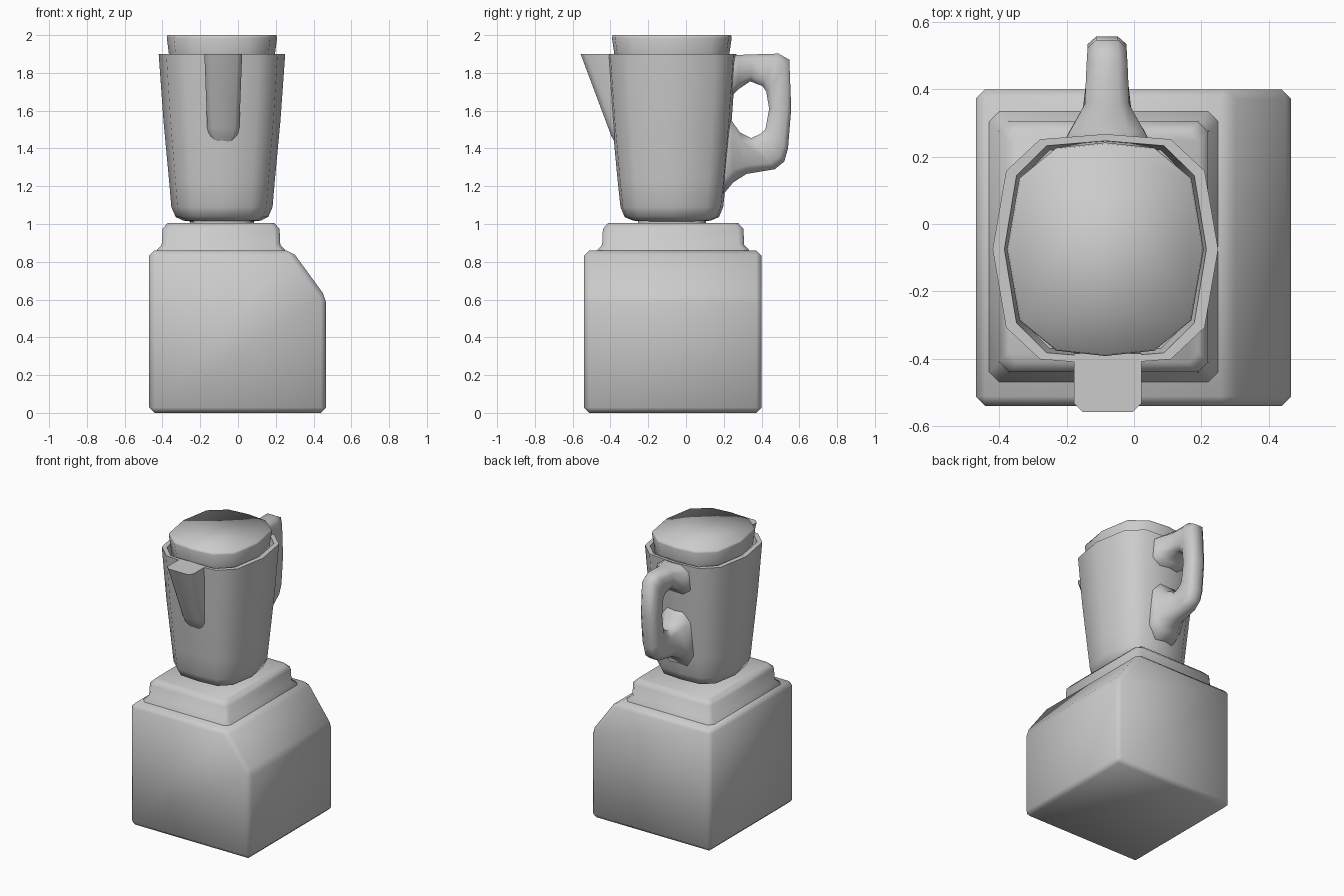
import bpy, bmesh, math

if "Cube" in bpy.data.objects:
    bpy.data.objects.remove(bpy.data.objects["Cube"])

CX, CY = -0.085, -0.075   # jar axis


def loft(name, rings, angle=None):
    """Skin a list of equal-length point rings and cap both ends."""
    bm = bmesh.new()
    rows = [[bm.verts.new(p) for p in r] for r in rings]
    n = len(rows[0])
    for a, b in zip(rows, rows[1:]):
        for i in range(n):
            j = (i + 1) % n
            bm.faces.new((a[i], a[j], b[j], b[i]))
    bm.faces.new(rows[0][::-1])
    bm.faces.new(rows[-1])
    bmesh.ops.recalc_face_normals(bm, faces=bm.faces)
    me = bpy.data.meshes.new(name)
    bm.to_mesh(me)
    bm.free()
    ob = bpy.data.objects.new(name, me)
    bpy.context.collection.objects.link(ob)
    bpy.ops.object.select_all(action='DESELECT')
    bpy.context.view_layer.objects.active = ob
    ob.select_set(True)
    if angle:
        bpy.ops.object.shade_smooth_by_angle(angle=math.radians(angle))
    else:
        bpy.ops.object.shade_smooth()
    return ob


def squircle(hx, hy, z, a=(0.88, 0.68), b=(0.58, 0.955)):
    """Twelve-sided rounded square around the jar axis."""
    q = [(1, 0), a, b]
    pts = q + [(0, 1)] + [(-x, y) for x, y in reversed(q)]
    pts += [(x, -y) for x, y in reversed(pts[1:-1])]
    return [(CX + x * hx, CY + y * hy, z) for x, y in pts]


def chamfer_rect(cx, cy, hx, hy, z, c):
    q = [(hx, -hy + c), (hx, hy - c), (hx - c, hy), (-hx + c, hy),
         (-hx, hy - c), (-hx, -hy + c), (-hx + c, -hy), (hx - c, -hy)]
    return [(cx + x, cy + y, z) for x, y in q]


# Motor base with sloped control side
side = [(-0.47, 0), (0.467, 0), (0.467, 0.61), (0.285, 0.86), (-0.47, 0.86)]
base = loft("motor_base", [[(x, y, z) for x, z in side] for y in (-0.54, 0.40)])
bev = base.modifiers.new("bevel", 'BEVEL')
bev.width = 0.028
bev.segments = 1

# Stepped collar and drive coupling
loft("collar", [chamfer_rect(-0.09, -0.068, 0.31 + d, 0.372 + d, z, 0.03)
                for d, z in [(0.03, 0.84), (0.03, 0.862), (0.004, 0.89),
                             (0, 0.975), (-0.028, 1.005)]], 50)
loft("coupling", [squircle(0.17, 0.18, z) for z in (0.99, 1.03)], 40)

# Jar with open rim
loft("jar", [squircle(*r) for r in [
    (0.15, 0.15, 1.012), (0.205, 0.205, 1.018), (0.245, 0.25, 1.037),
    (0.268, 0.272, 1.09), (0.28, 0.287, 1.23), (0.31, 0.317, 1.55),
    (0.335, 0.342, 1.9), (0.30, 0.322, 1.9), (0.285, 0.308, 1.8)]], 50)

# Lid
lid_shape = ((0.875, 0.665), (0.5, 0.95))
loft("lid", [squircle(hx, hy, z, *lid_shape) for hx, hy, z in [
    (0.27, 0.295, 1.79), (0.282, 0.306, 1.91),
    (0.292, 0.317, 1.985), (0.288, 0.313, 2.0)]])

# Pouring spout
spout = []
for z, front, back, hw in [(1.43, -0.375, -0.35, 0.05), (1.465, -0.395, -0.35, 0.075),
                           (1.51, -0.412, -0.35, 0.085), (1.9, -0.558, -0.385, 0.1)]:
    c = min(0.025, (back - front) / 2)
    h = [(hw, back), (hw, front + c), (hw - 0.025, front)]
    spout.append([(-0.078 + x, y, z) for x, y in h]
                 + [(-0.078 - x, y, z) for x, y in reversed(h)])
loft("spout", spout, 50)

# Handle: outer (y, z), inner (y, z), half width
sections = [
    (0.18, 1.89, 0.18, 1.62, 0.16), (0.275, 1.895, 0.28, 1.715, 0.11),
    (0.36, 1.898, 0.34, 1.755, 0.066), (0.49, 1.902, 0.405, 1.73, 0.061),
    (0.547, 1.87, 0.425, 1.70, 0.058), (0.557, 1.61, 0.44, 1.61, 0.058),
    (0.54, 1.40, 0.42, 1.50, 0.058), (0.52, 1.33, 0.39, 1.475, 0.058),
    (0.47, 1.29, 0.345, 1.455, 0.06), (0.32, 1.265, 0.285, 1.485, 0.075),
    (0.25, 1.22, 0.24, 1.55, 0.11), (0.15, 1.10, 0.15, 1.60, 0.14)]
octagon = [(-0.55, 0), (0.55, 0), (1, 0.2), (1, 0.8),
           (0.55, 1), (-0.55, 1), (-1, 0.8), (-1, 0.2)]
loft("handle", [[(-0.08 + u * w, oy + (iy - oy) * v, oz + (iz - oz) * v)
                 for u, v in octagon] for oy, oz, iy, iz, w in sections])
